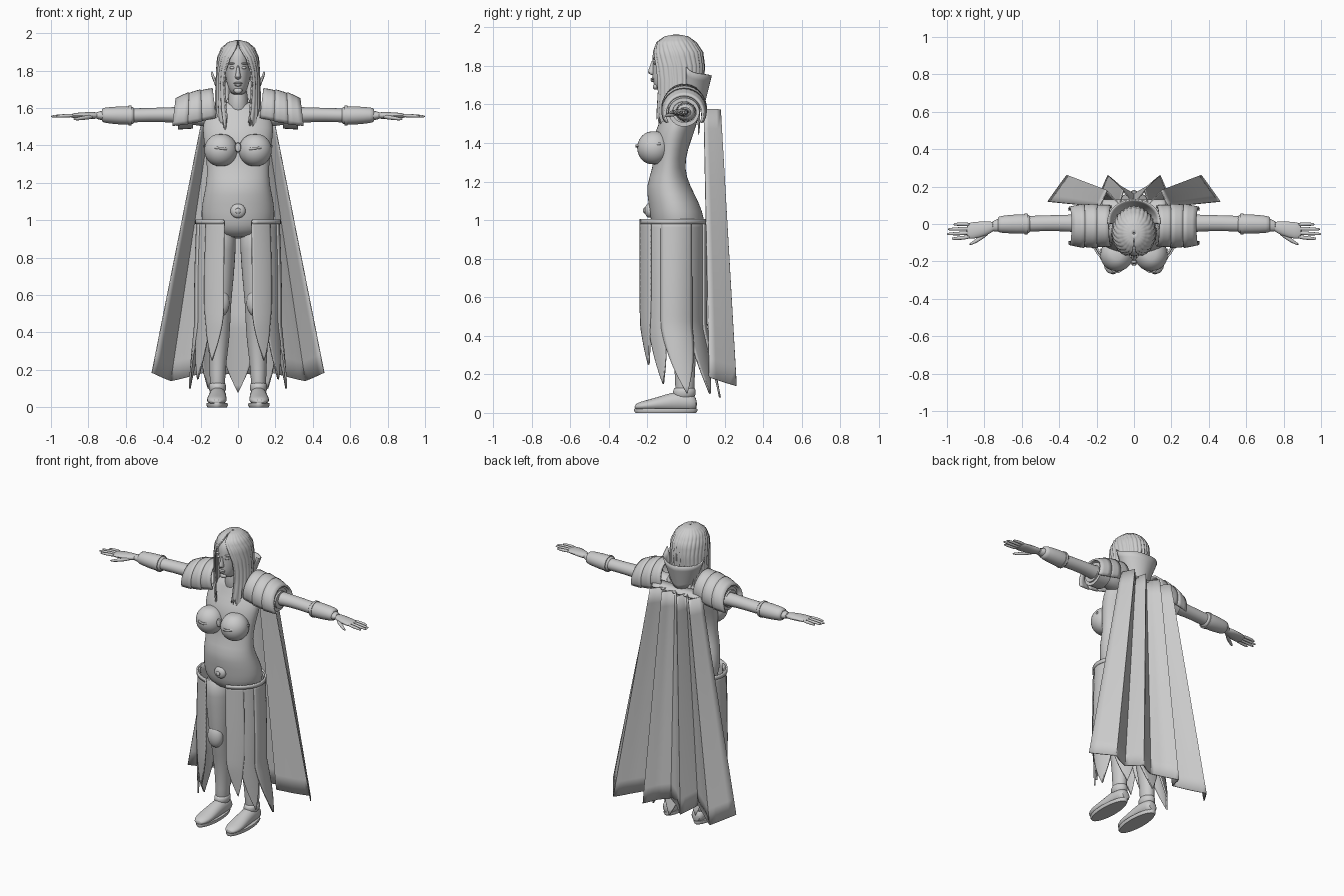
import bpy, bmesh, math, random
from math import sin, cos, pi

random.seed(4)
if "Cube" in bpy.data.objects:
    bpy.data.objects.remove(bpy.data.objects["Cube"])

grey = bpy.data.materials.new("plain grey")
grey.use_nodes = True
COLOUR = (.6, .6, .6, 1)
grey.diffuse_color = COLOUR
grey.node_tree.nodes["Principled BSDF"].inputs["Base Color"].default_value = COLOUR


def build(name, verts, faces, mirror=False, subdiv=0, thick=0, angle=50):
    mesh = bpy.data.meshes.new(name)
    mesh.from_pydata(verts, [], faces)
    bm = bmesh.new()
    bm.from_mesh(mesh)
    bmesh.ops.recalc_face_normals(bm, faces=bm.faces)
    bm.to_mesh(mesh)
    bm.free()
    mesh.materials.append(grey)
    obj = bpy.data.objects.new(name, mesh)
    bpy.context.collection.objects.link(obj)
    if subdiv:
        mod = obj.modifiers.new("subdivide", 'SUBSURF')
        mod.levels = mod.render_levels = subdiv
    if thick:
        mod = obj.modifiers.new("thickness", 'SOLIDIFY')
        mod.thickness = thick
        mod.offset = 0
    if mirror:
        mod = obj.modifiers.new("mirror", 'MIRROR')
        mod.use_mirror_merge = False
    bpy.ops.object.select_all(action='DESELECT')
    obj.select_set(True)
    bpy.context.view_layer.objects.active = obj
    bpy.ops.object.shade_smooth_by_angle(angle=math.radians(angle))
    return obj


def loft(name, rings, axis='z', n=16, subdiv=1, **kw):
    """Closed tube through elliptical rings (x, y, z, radius a, radius b)."""
    verts, faces = [], []
    for x, y, z, a, b in rings:
        for i in range(n):
            c, s = a * cos(2 * pi * i / n), b * sin(2 * pi * i / n)
            verts.append({'z': (x + c, y + s, z), 'x': (x, y + c, z + s),
                          'y': (x + c, y, z + s)}[axis])
    for r in range(len(rings) - 1):
        for i in range(n):
            j = (i + 1) % n
            faces.append((r*n + i, r*n + j, (r+1)*n + j, (r+1)*n + i))
    faces += [tuple(range(n)), tuple(range((len(rings) - 1) * n, len(rings) * n))]
    return build(name, verts, faces, subdiv=subdiv, **kw)


def column(name, rings, x=0, **kw):
    """Upright loft from (z, front y, back y, half width[, centre x])."""
    return loft(name, [((r[4] if len(r) > 4 else x), (r[1] + r[2]) / 2, r[0],
                        r[3], (r[2] - r[1]) / 2) for r in rings], **kw)


def sheet(name, nu, nv, point, **kw):
    """Open surface from point(u, v), with u and v from 0 to 1."""
    verts = [point(i / nu, j / nv) for j in range(nv + 1) for i in range(nu + 1)]
    w = nu + 1
    faces = [(j*w + i, j*w + i + 1, (j+1)*w + i + 1, (j+1)*w + i)
             for j in range(nv) for i in range(nu)]
    return build(name, verts, faces, **kw)


def ball(name, centre, radii, mirror=False):
    rings = []
    for k in range(1, 10):
        t = pi * k / 10
        rings.append((centre[0], centre[1], centre[2] - radii[2] * cos(t) * 1.04,
                      radii[0] * sin(t), radii[1] * sin(t)))
    return loft(name, rings, mirror=mirror)


def sample(table, t):
    """Linear lookup of a row in a table at t from 0 to 1."""
    f = t * (len(table) - 1)
    k = min(int(f), len(table) - 2)
    return [p + (q - p) * (f - k) for p, q in zip(table[k], table[k + 1])]


# Torso and neck
column("torso", [(.9, -.12, .05, .1), (.95, -.17, .09, .18), (1, -.185, .1, .2),
                 (1.09, -.195, .07, .195), (1.18, -.21, .02, .172),
                 (1.27, -.17, -.01, .165), (1.37, -.17, .01, .175),
                 (1.46, -.165, .045, .19), (1.53, -.125, .065, .19),
                 (1.59, -.1, .07, .15), (1.64, -.085, .055, .075)], n=24)
column("neck", [(1.55, -.11, .04, .07), (1.63, -.1, .025, .052), (1.74, -.11, .02, .05)])
ball("breast", (.092, -.165, 1.375), (.092, .092, .087), True)
sheet("bodice_edge", 12, 1, lambda u, v: (.02 + .16 * u, -.259 + .13 * (2*u - .9)**2 * .8,
      1.37 + .012 * v + .02 * u), mirror=True, thick=.008)
loft("bodice_clasp", [(0, -.215, 1.39, .018, .03), (0, -.19, 1.39, .018, .03)], 'y')
ball("belt_emblem", (0, -.19, 1.05), (.042, .025, .038))
ball("navel_gem", (0, -.215, 1.05), (.015, .008, .015))

# Head and face
column("head", [(1.67, -.14, -.05, .03), (1.69, -.165, -.02, .045), (1.73, -.175, .03, .06),
                (1.78, -.175, .06, .07), (1.83, -.174, .07, .075), (1.88, -.175, .06, .075),
                (1.92, -.155, .04, .06), (1.94, -.11, 0, .03)], n=24)
column("nose", [(1.752, -.183, -.15, .012), (1.765, -.203, -.15, .018),
                (1.79, -.19, -.15, .01), (1.835, -.178, -.15, .007)])
ball("eye", (.031, -.162, 1.815), (.015, .01, .007), True)
ball("brow", (.033, -.161, 1.838), (.022, .011, .005), True)
ball("upper_lip", (0, -.173, 1.733), (.024, .011, .006))
ball("lower_lip", (0, -.172, 1.723), (.02, .012, .007))
ball("chin", (0, -.157, 1.693), (.024, .016, .016))

# Long hair, split over the face: (height, half width, depth, centre y, half opening)
HAIR = [(1.96, .005, .005, -.05, .0), (1.95, .05, .06, -.05, .05), (1.92, .085, .1, -.05, .12),
        (1.87, .105, .127, -.045, .4), (1.8, .111, .134, -.043, .62),
        (1.73, .113, .13, -.043, .68), (1.65, .116, .125, -.04, .62),
        (1.57, .115, .12, -.045, .58), (1.48, .1, .115, -.055, .6)]
ends = [random.uniform(.75, 1.15) for _ in range(97)]


def hair_point(u, v):
    z, rx, ry, yc, gap = sample(HAIR, v)
    a = gap + (2 * pi - 2 * gap) * u
    groove = 1 + .03 * min(1, v * 3) * cos(48 * pi * u)
    if z < 1.75:
        length = (.5 + .5 * abs(cos(pi * u)) ** .5) * (1 + (ends[round(u * 96)] - 1) * v)
        z = 1.75 - (1.75 - z) * length
    return rx * groove * sin(a), yc - ry * groove * cos(a), z


sheet("hair", 96, 24, hair_point, thick=.008, angle=70)
for k, y in enumerate((.03, .07)):
    loft("back_hair_lock", [(.07 - .02*k, y - .03, 1.66, .015, .012),
                            (.075, y, 1.55, .015, .01), (.07, y - .005, 1.43, .003, .003)],
         mirror=True, n=8)

# Arms, bracers and hands
loft("arm", [(.1, -.01, 1.55, .07, .06), (.2, 0, 1.555, .055, .052), (.34, .005, 1.565, .046, .042),
             (.48, .005, 1.563, .042, .037), (.57, 0, 1.56, .044, .04), (.7, 0, 1.56, .036, .03),
             (.77, -.015, 1.56, .033, .02)], 'x', mirror=True)
loft("bracer", [(.55, 0, 1.56, .048, .044), (.57, 0, 1.56, .053, .05), (.62, 0, 1.56, .054, .051),
                (.72, -.002, 1.562, .046, .042), (.73, -.003, 1.562, .04, .035)], 'x', mirror=True)
loft("bracer_rim", [(.57, 0, 1.56, .056, .053), (.585, 0, 1.56, .056, .053)], 'x', subdiv=0, mirror=True)
loft("palm", [(.74, -.012, 1.56, .027, .02), (.8, -.025, 1.56, .04, .019),
              (.86, -.035, 1.56, .047, .016), (.9, -.038, 1.558, .042, .01)], 'x', mirror=True)
for y, tip in ((.0, .965), (-.026, .995), (-.051, 1), (-.076, .975)):
    loft("finger", [(.87, y * .85 - .003, 1.56, .012, .011), (.93, y, 1.559, .011, .01),
                    (tip - .008, y - .002, 1.556, .008, .007), (tip, y - .002, 1.555, .004, .004)],
         'x', n=8, mirror=True)
loft("thumb", [(.77, -.035, 1.555, .02, .014), (.82, -.075, 1.548, .015, .012),
               (.86, -.1, 1.542, .011, .01), (.882, -.11, 1.54, .004, .004)], 'x', n=8, mirror=True)

# Shoulder armour: overlapping arched bands
for k in range(3):
    def band(u, v, k=k):
        t = (k + v * 1.1) / 3
        a = (u - .5) * 4.1
        r = .098 + .01 * sin(pi * t) + .006 * (1 - v)
        return (.135 + .19 * t - .025 * (1 - cos(a)) * (.5 - t), -.01 + r * sin(a),
                1.597 - .045 * t + r * cos(a))
    sheet("shoulder_band", 20, 3, band, mirror=True, thick=.012)
for k in range(2):
    loft("shoulder_lining", [(.24, -.01, 1.57, .085 - .02*k, .08 - .02*k),
                             (.32 + .01*k, -.01, 1.56, .08 - .02*k, .075 - .02*k)],
         'x', mirror=True, subdiv=0, n=24)

# Standing collar
sheet("collar", 24, 5, lambda u, v: (
    (.075 + .065 * v) * sin((u - .5) * 3.3),
    .01 + (.075 + .045 * v) * cos((u - .5) * 3.3),
    1.57 + .04 * abs(2*u - 1) + (.18 - .025 * abs(2*u - 1)) * v + .03 * v * (2*u - 1)**8),
    thick=.008)

# Pleated cape, from the hem outline
HEM = [(-.46, .12), (-.36, .26), (-.28, .2), (-.19, .14), (-.14, .26), (-.07, .2), (0, .16)]
HEM += [(-x, y) for x, y in HEM[-2::-1]]


def cape_point(u, v):
    x, y = sample(HEM, u)
    fold = (y - .19) / .07
    hem = .17 - .02 * fold + .01 * cos(9 * x)
    return (x * (.4 + .6 * v), .135 + .055 * v + fold * (.043 + .027 * v),
            1.575 + (hem - 1.575) * v)


sheet("cape", 48, 14, cape_point, thick=.006)
sheet("cape_yoke", 12, 2, lambda u, v: (.17 * (2*u - 1), .06 + .07 * v, 1.585 - .02 * v), thick=.01)

# Skirt of pointed hanging panels
def panel(name, start, end, tip, lift, mirror=True):
    def point(u, v):
        width = 1 if v < .6 else max(.02, 1 - ((v - .6) / .4) ** 1.8)
        a = math.radians((start + end) / 2 + (end - start) * (u - .5) * width)
        z = 1 + (tip - 1) * v
        flare = max(0, .45 - z) * .12
        return ((.208 + lift + .012 * sin(pi * min(1, v)) + flare) * sin(a),
                -.07 + flare * 1.2 - (.163 + lift + flare * .4) * cos(a), z)
    sheet(name, 10, 24, point, mirror=mirror, thick=.01)


panel("front_panel", 19, 50, .25, .012)
panel("front_side_panel", 42, 78, .15, .004)
panel("side_panel", 70, 125, .1, .01)
panel("back_side_panel", 118, 165, .1, .004)
panel("back_panel", 155, 205, .08, .012, False)
sheet("waistband", 40, 1, lambda u, v: (.224 * sin(.35 + 5.583 * u),
      -.07 - .176 * cos(.35 + 5.583 * u), .98 + .025 * v), thick=.01)

# Legs and shoes
column("leg", [(.97, -.16, .08, .095, .1), (.85, -.155, .06, .09, .1), (.7, -.14, .04, .078, .098),
               (.55, -.125, .01, .06, .097), (.42, -.09, .045, .06, .1), (.32, -.07, .055, .055, .105),
               (.18, -.055, .045, .041, .11), (.05, -.06, .045, .042, .11)], mirror=True)
ball("knee_guard", (.098, -.1, .56), (.055, .042, .075), True)
column("shoe_cuff", [(.07, -.075, .055, .05), (.12, -.068, .052, .047), (.135, -.06, .046, .042)],
       x=.11, mirror=True)
loft("shoe", [(.108, .058, .045, .03, .03), (.108, .03, .055, .045, .05), (.109, -.04, .06, .047, .055),
              (.111, -.11, .05, .05, .045), (.114, -.19, .04, .056, .03),
              (.115, -.24, .035, .045, .023), (.115, -.268, .03, .022, .012)], 'y', mirror=True)
column("sole", [(0, -.262, .052, .052), (.012, -.27, .06, .058), (.022, -.268, .058, .056)],
       x=.112, n=24, subdiv=0, mirror=True)
